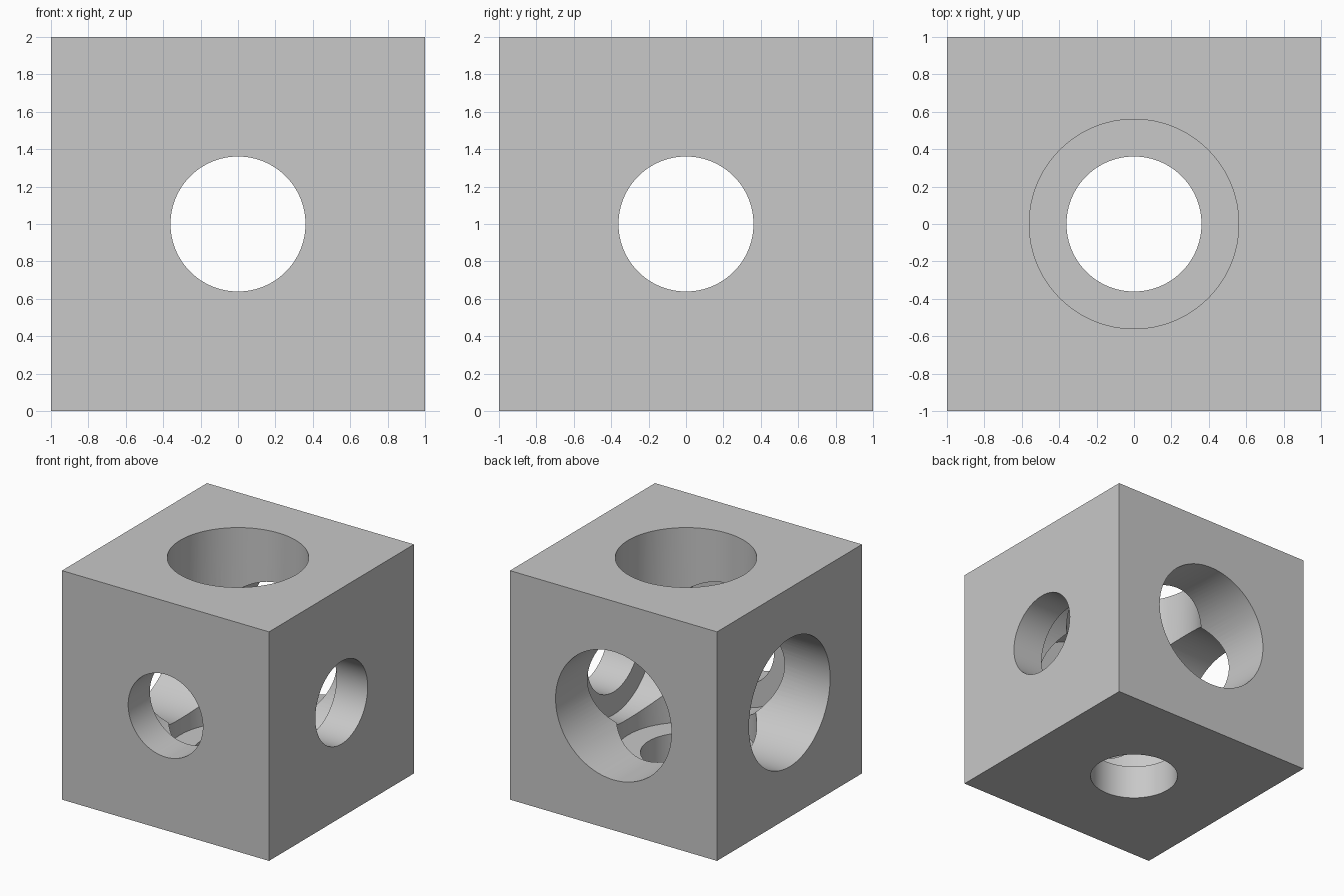
import bpy
import bmesh
import math
from mathutils import Vector

HALF = 1.0        # half the block's side
WIDE = 0.56       # radius of the wide bores
NARROW = 0.361    # radius of the narrow bores
SHOULDER = -0.7   # where the wide bore steps down, measured from the centre
SEGMENTS = 96

if "Cube" in bpy.data.objects:
    bpy.data.objects.remove(bpy.data.objects["Cube"], do_unlink=True)

grey = bpy.data.materials.new("plain grey")
grey.use_nodes = True
colour = (0.58, 0.58, 0.58, 1)
grey.diffuse_color = colour
grey.node_tree.nodes["Principled BSDF"].inputs["Base Color"].default_value = colour


def add_object(name, bm, centre):
    mesh = bpy.data.meshes.new(name)
    bm.to_mesh(mesh)
    bm.free()
    mesh.materials.append(grey)
    obj = bpy.data.objects.new(name, mesh)
    obj.location = centre
    bpy.context.collection.objects.link(obj)
    return obj


def stepped_cutter(name, direction, centre):
    """Turned, stepped plug whose wide end points along direction."""
    over = HALF + 0.2
    profile = [(0, -over), (NARROW, -over), (NARROW, SHOULDER),
               (WIDE, SHOULDER), (WIDE, over), (0, over)]
    bm = bmesh.new()
    verts = [bm.verts.new((r, 0, z)) for r, z in profile]
    edges = [bm.edges.new(pair) for pair in zip(verts, verts[1:])]
    bmesh.ops.spin(bm, geom=verts + edges, cent=(0, 0, 0), axis=(0, 0, 1),
                   angle=math.tau, steps=SEGMENTS)
    bmesh.ops.remove_doubles(bm, verts=bm.verts, dist=0.0001)
    bmesh.ops.recalc_face_normals(bm, faces=bm.faces)
    turn = Vector((0, 0, 1)).rotation_difference(Vector(direction))
    bmesh.ops.rotate(bm, verts=bm.verts, cent=(0, 0, 0), matrix=turn.to_matrix())
    cutter = add_object(name, bm, centre)
    cutter.hide_render = True
    return cutter


# Solid block
centre = (0, 0, HALF)
bm = bmesh.new()
bmesh.ops.create_cube(bm, size=2 * HALF)
block = add_object("bored_block", bm, centre)

# Stepped bores: wide at the top, back and -x side
wide_sides = {"top": (0, 0, 1), "back": (0, 1, 0), "right": (-1, 0, 0)}
cutters = []
for side, direction in wide_sides.items():
    cutter = stepped_cutter(side + "_bore_cutter", direction, centre)
    cut = block.modifiers.new(side + "_bore", 'BOOLEAN')
    cut.operation = 'DIFFERENCE'
    cut.solver = 'EXACT'
    cut.object = cutter
    cutters.append(cutter)

# Keep the cut result and drop the cutters
bpy.context.view_layer.update()
depsgraph = bpy.context.evaluated_depsgraph_get()
block_mesh = bpy.data.meshes.new_from_object(block.evaluated_get(depsgraph))
block.modifiers.clear()
block.data = block_mesh
block_mesh.materials.clear()
block_mesh.materials.append(grey)
for poly in block_mesh.polygons:
    poly.material_index = 0
for cutter in cutters:
    bpy.data.objects.remove(cutter, do_unlink=True)

# Smooth bores with crisp edges
bpy.ops.object.select_all(action='DESELECT')
block.select_set(True)
bpy.context.view_layer.objects.active = block
bpy.ops.object.shade_smooth_by_angle(angle=math.radians(25))
